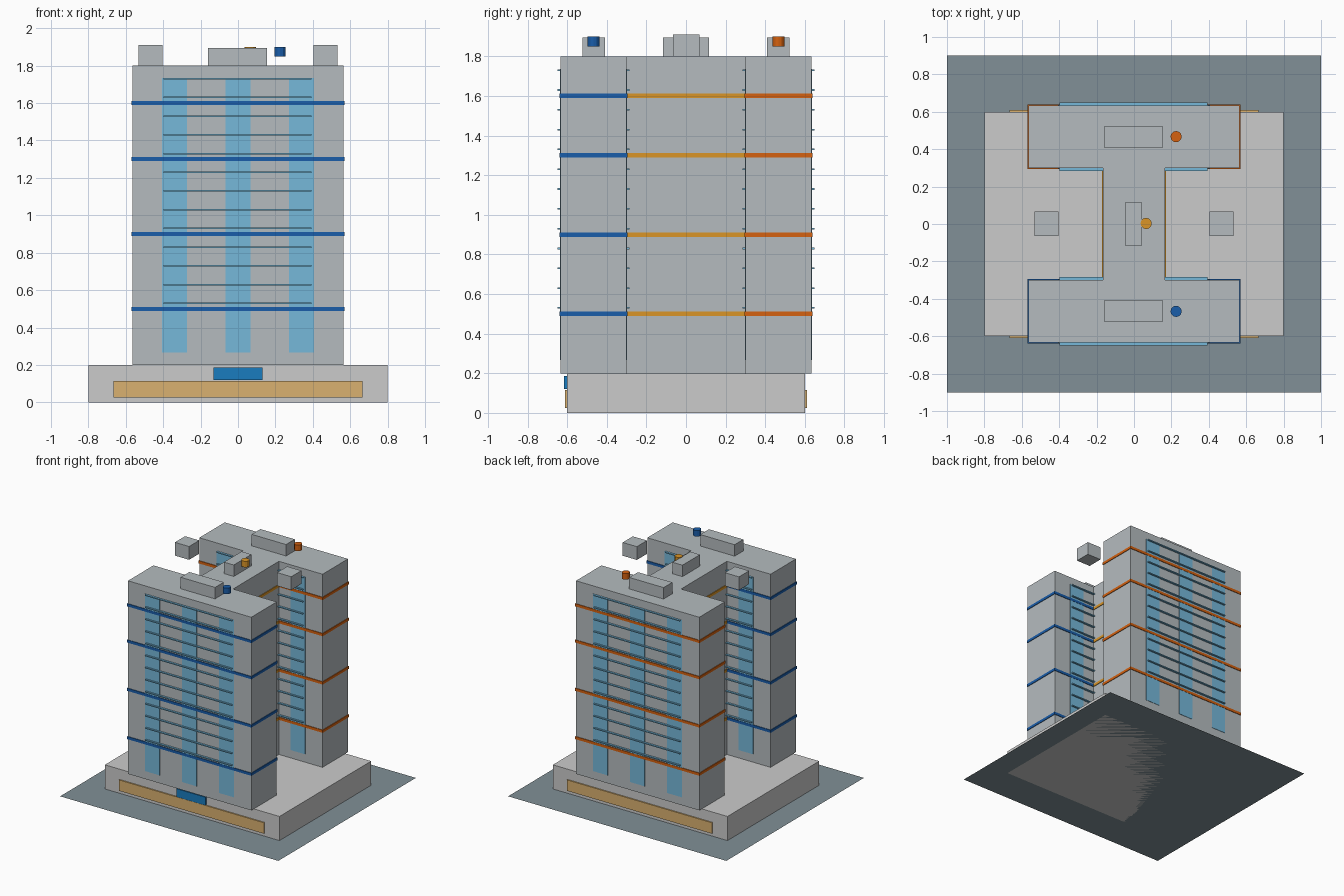
import bpy

if "Cube" in bpy.data.objects:
    bpy.data.objects.remove(bpy.data.objects["Cube"])


def material(name, rgb, alpha=1.0):
    m = bpy.data.materials.new(name)
    m.diffuse_color = (*rgb, alpha)
    m.use_nodes = True
    m.node_tree.nodes["Principled BSDF"].inputs["Base Color"].default_value = m.diffuse_color
    return m


BLUE = material("blue", (0.01, 0.11, 0.40))
ORANGE = material("orange", (0.66, 0.12, 0.005))
YELLOW = material("yellow", (0.70, 0.30, 0.02))
GLASS = material("glass", (0.18, 0.48, 0.70))
CANOPY = material("entrance_blue", (0.01, 0.20, 0.52))
SHOPFRONT = material("warm_glass", (0.70, 0.44, 0.16))
PAVING = material("paving", (0.22, 0.28, 0.31))
STONE = material("stone", (0.62, 0.62, 0.63))
CONCRETE = material("concrete", (0.46, 0.50, 0.52))


def box(name, x, y, z, mat=None):
    """Box from (min, max) ranges."""
    bpy.ops.mesh.primitive_cube_add(size=1, location=[(a + b) / 2 for a, b in (x, y, z)])
    o = bpy.context.object
    o.name = name
    o.scale = [b - a for a, b in (x, y, z)]
    bpy.ops.object.transform_apply(location=False, rotation=False, scale=True)
    if mat:
        o.data.materials.append(mat)
    return o


def tank(name, x, y, mat):
    bpy.ops.mesh.primitive_cylinder_add(vertices=12, radius=0.03, depth=0.05, location=(x, y, 1.875))
    bpy.context.object.name = name
    bpy.context.object.data.materials.append(mat)


def span(a, b, s):
    """Range mirrored to side s of the y axis."""
    return tuple(sorted((a * s, b * s)))


# Site: flat paving and podium
bpy.ops.mesh.primitive_plane_add(size=1)
ground = bpy.context.object
ground.name = "site_paving"
ground.scale = (2.0, 1.8, 1)
bpy.ops.object.transform_apply(location=False, rotation=False, scale=True)
ground.data.materials.append(PAVING)
box("podium", (-0.8, 0.8), (-0.6, 0.6), (0, 0.2), STONE)
box("entrance_canopy", (-0.132, 0.132), (-0.617, -0.597), (0.12, 0.187), CANOPY)

BAND_LEVELS = (0.5, 0.9, 1.3, 1.6)
OUT, IN, HALF = 0.633, 0.3, 0.565
E = 0.005  # band overhang

# Two wings, each with its own accent colour
for side, label, accent in ((-1, "front", BLUE), (1, "back", ORANGE)):
    box(f"{label}_wing", (-HALF, HALF), span(IN, OUT, side), (0.2, 1.8), CONCRETE)
    box(f"{label}_shopfront", (-0.665, 0.665), span(0.595, 0.61, side), (0.025, 0.115), SHOPFRONT)
    for z in BAND_LEVELS:
        box(f"{label}_accent_band", (-HALF - E, HALF + E), span(IN - E, OUT + E, side),
            (z - 0.011, z + 0.011), accent)
    # Window strips and sunshade fins on outer and inner faces
    for face, d in ((OUT, 1), (IN, -1)):
        for cx in (-0.34, 0.0, 0.34):
            box(f"{label}_window_strip", (cx - 0.067, cx + 0.067),
                span(face - 0.004 * d, face + 0.003 * d, side), (0.267, 1.735), GLASS)
        for i in range(13):
            z = 0.53 + 0.1 * i
            box(f"{label}_sunshade", (-0.397, 0.393),
                span(face - 0.005 * d, face + 0.016 * d, side), (z - 0.004, z + 0.004), GLASS)
    # Rooftop plant
    box(f"{label}_plant_room", (-0.16, 0.155), span(0.408, 0.522, side), (1.8, 1.895), CONCRETE)
    tank(f"{label}_roof_tank", 0.225, 0.467 * side, accent)

# Connecting core
box("core", (-0.165, 0.165), (-IN, IN), (0.2, 1.8), CONCRETE)
for z in BAND_LEVELS:
    box("core_accent_band", (-0.165 - E, 0.165 + E), (-IN, IN), (z - 0.011, z + 0.011), YELLOW)
box("core_plant_room", (-0.048, 0.042), (-0.115, 0.115), (1.8, 1.895), CONCRETE)
tank("core_roof_tank", 0.065, 0.003, YELLOW)

# Side boxes hovering over the courtyards at roof level
for s in (-1, 1):
    box("side_plant_box", span(0.403, 0.533, s), (-0.065, 0.068), (1.8, 1.91), CONCRETE)
